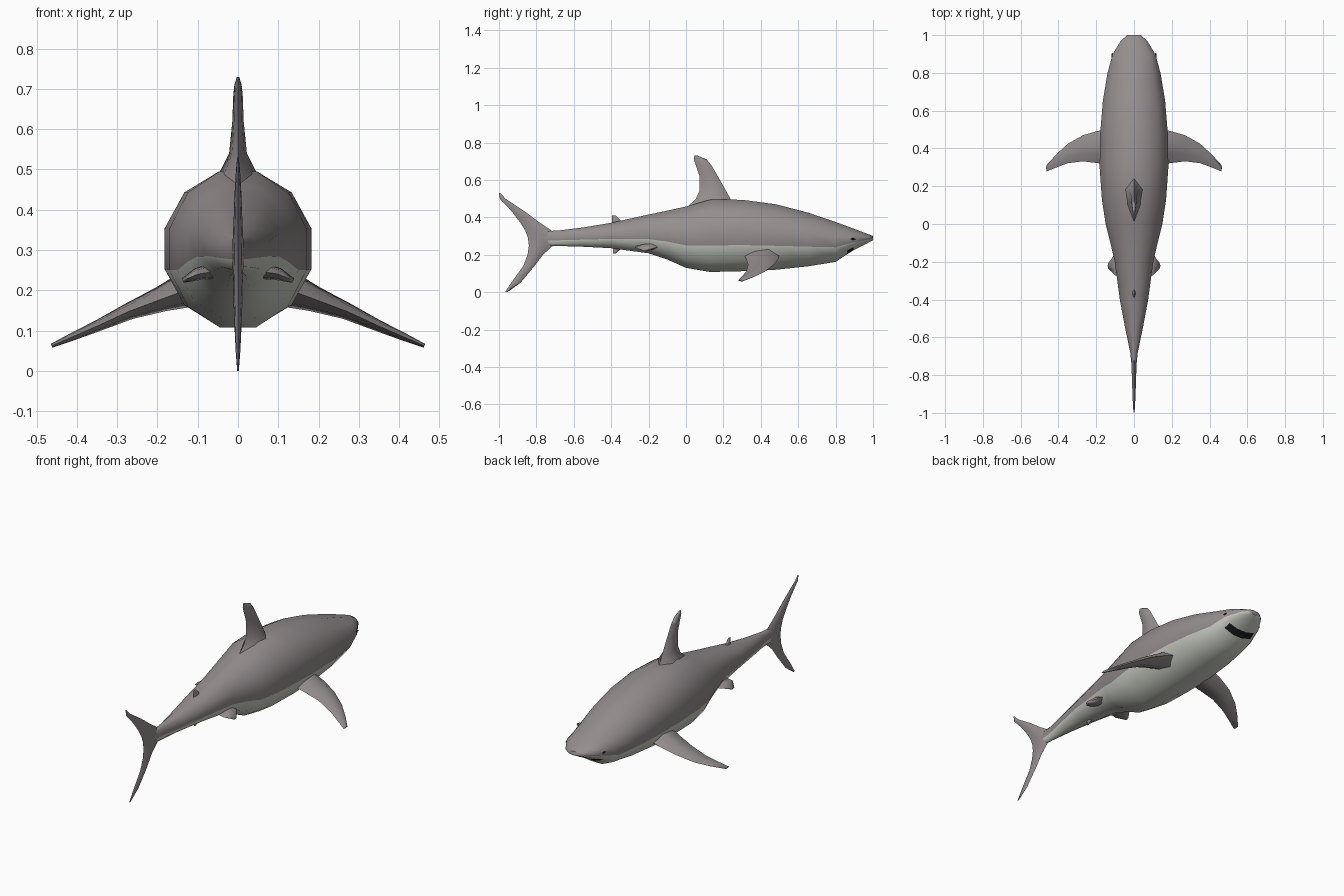
import bpy, bmesh, math
from mathutils import Vector


def material(name, rgb):
    m = bpy.data.materials.new(name)
    m.diffuse_color = (*rgb, 1)
    return m


GREY = material("grey skin", (0.30, 0.27, 0.275))
BELLY = material("pale belly", (0.60, 0.62, 0.56))
DARK = material("dark mouth", (0.012, 0.012, 0.012))


def loft(name, rings, mats, rule=None, angle=60):
    """Skin closed rings of equal length and cap both ends."""
    bm = bmesh.new()
    rows = [[bm.verts.new(p) for p in ring] for ring in rings]
    n = len(rows[0])
    for r, (a, b) in enumerate(zip(rows, rows[1:])):
        for i in range(n):
            j = (i + 1) % n
            f = bm.faces.new((a[i], a[j], b[j], b[i]))
            f.material_index = rule(r, i) if rule else 0
    bm.faces.new(rows[0])
    bm.faces.new(rows[-1])
    bmesh.ops.recalc_face_normals(bm, faces=bm.faces[:])
    me = bpy.data.meshes.new(name)
    bm.to_mesh(me)
    bm.free()
    for m in mats:
        me.materials.append(m)
    ob = bpy.data.objects.new(name, me)
    bpy.context.collection.objects.link(ob)
    bpy.ops.object.select_all(action='DESELECT')
    ob.select_set(True)
    bpy.context.view_layer.objects.active = ob
    bpy.ops.object.shade_smooth_by_angle(angle=math.radians(angle))
    return ob


def fin(name, stations, normal):
    """Each station: leading point, trailing point, half thickness."""
    nrm = Vector(normal).normalized()
    rings = []
    for lead, trail, t in stations:
        a, b = Vector(lead), Vector(trail)
        p, q = a.lerp(b, 0.3), a.lerp(b, 0.7)
        rings.append([a, p + nrm * t, q + nrm * t * 0.7,
                      b, q - nrm * t * 0.7, p - nrm * t])
    return loft(name, rings, [GREY], angle=80)


def upright_fin(name, rows):
    """Rows: z, leading y, trailing y, half thickness."""
    return fin(name, [((0, a, z), (0, b, z), t) for z, a, b, t in rows], (1, 0, 0))


# Body: y, top z, bottom z, half width, twelve-sided sections
body = [
    (1.00, 0.300, 0.278, 0.035), (0.97, 0.312, 0.262, 0.070),
    (0.895, 0.340, 0.224, 0.115), (0.86, 0.353, 0.202, 0.124),
    (0.80, 0.375, 0.162, 0.140), (0.65, 0.426, 0.138, 0.165),
    (0.48, 0.470, 0.120, 0.179), (0.30, 0.494, 0.112, 0.182),
    (0.13, 0.495, 0.108, 0.170), (0.00, 0.458, 0.130, 0.150),
    (-0.10, 0.436, 0.175, 0.125), (-0.20, 0.415, 0.208, 0.102),
    (-0.40, 0.371, 0.235, 0.075), (-0.55, 0.346, 0.243, 0.047),
    (-0.68, 0.330, 0.247, 0.020), (-0.78, 0.325, 0.250, 0.010),
]
C15 = math.cos(math.radians(15))
rings = []
for y, top, bot, hw in body:
    zc, rz, rx = (top + bot) / 2, (top - bot) / 2 / C15, hw / C15
    angs = [math.radians(-15 + 30 * i) for i in range(12)]
    rings.append([(rx * math.cos(a), y, zc + rz * math.sin(a)) for a in angs])


def body_colour(r, i):
    if r == 2 and 8 <= i <= 10:      # mouth slot under the snout
        return 2
    return 1 if i >= 7 and i <= 11 else 0


loft("body", rings, [GREY, BELLY, DARK], body_colour)

# Tail fin
upright_fin("tail_fin", [
    (0.000, -0.955, -0.967, 0.002), (0.05, -0.885, -0.935, 0.006),
    (0.14, -0.81, -0.870, 0.010), (0.20, -0.765, -0.847, 0.012),
    (0.25, -0.71, -0.840, 0.013), (0.29, -0.68, -0.845, 0.014),
    (0.33, -0.72, -0.860, 0.013), (0.37, -0.78, -0.885, 0.011),
    (0.43, -0.86, -0.930, 0.009), (0.50, -0.965, -0.996, 0.005),
    (0.53, -0.992, -1.000, 0.002)])

# Fins along the back and under the tail
upright_fin("dorsal_fin", [
    (0.45, 0.27, 0.00, 0.065), (0.495, 0.24, 0.05, 0.045),
    (0.54, 0.215, 0.072, 0.022), (0.62, 0.17, 0.072, 0.014),
    (0.68, 0.135, 0.052, 0.012), (0.71, 0.11, 0.042, 0.009),
    (0.73, 0.062, 0.045, 0.003)])
upright_fin("second_dorsal_fin", [
    (0.36, -0.325, -0.395, 0.012), (0.385, -0.35, -0.395, 0.007),
    (0.41, -0.375, -0.395, 0.003)])
upright_fin("anal_fin", [
    (0.245, -0.33, -0.39, 0.012), (0.225, -0.355, -0.39, 0.007),
    (0.208, -0.375, -0.39, 0.003)])

# Paired fins: x, leading y, trailing y, z, half thickness
pectoral = [
    (0.13, 0.50, 0.31, 0.200, 0.045), (0.19, 0.493, 0.322, 0.178, 0.032),
    (0.27, 0.470, 0.332, 0.148, 0.021), (0.35, 0.425, 0.322, 0.111, 0.014),
    (0.41, 0.370, 0.300, 0.085, 0.010), (0.463, 0.312, 0.278, 0.062, 0.005)]
pelvic = [
    (0.05, -0.12, -0.27, 0.248, 0.022), (0.10, -0.155, -0.272, 0.240, 0.016),
    (0.137, -0.21, -0.235, 0.224, 0.006)]
for side, s in (("right", 1), ("left", -1)):
    for label, rows in (("pectoral_fin", pectoral), ("pelvic_fin", pelvic)):
        fin(f"{side}_{label}",
            [((s * x, a, z), (s * x, b, z), t) for x, a, b, z, t in rows],
            (s * 0.4, 0, 0.9))
    # Eye: small dark flattened bead on the snout
    bpy.ops.mesh.primitive_uv_sphere_add(segments=10, ring_count=6, radius=1,
                                         location=(s * 0.115, 0.892, 0.284))
    eye = bpy.context.object
    eye.name = f"{side}_eye"
    eye.scale = (0.005, 0.014, 0.005)
    eye.data.materials.append(DARK)
    bpy.ops.object.shade_smooth()
